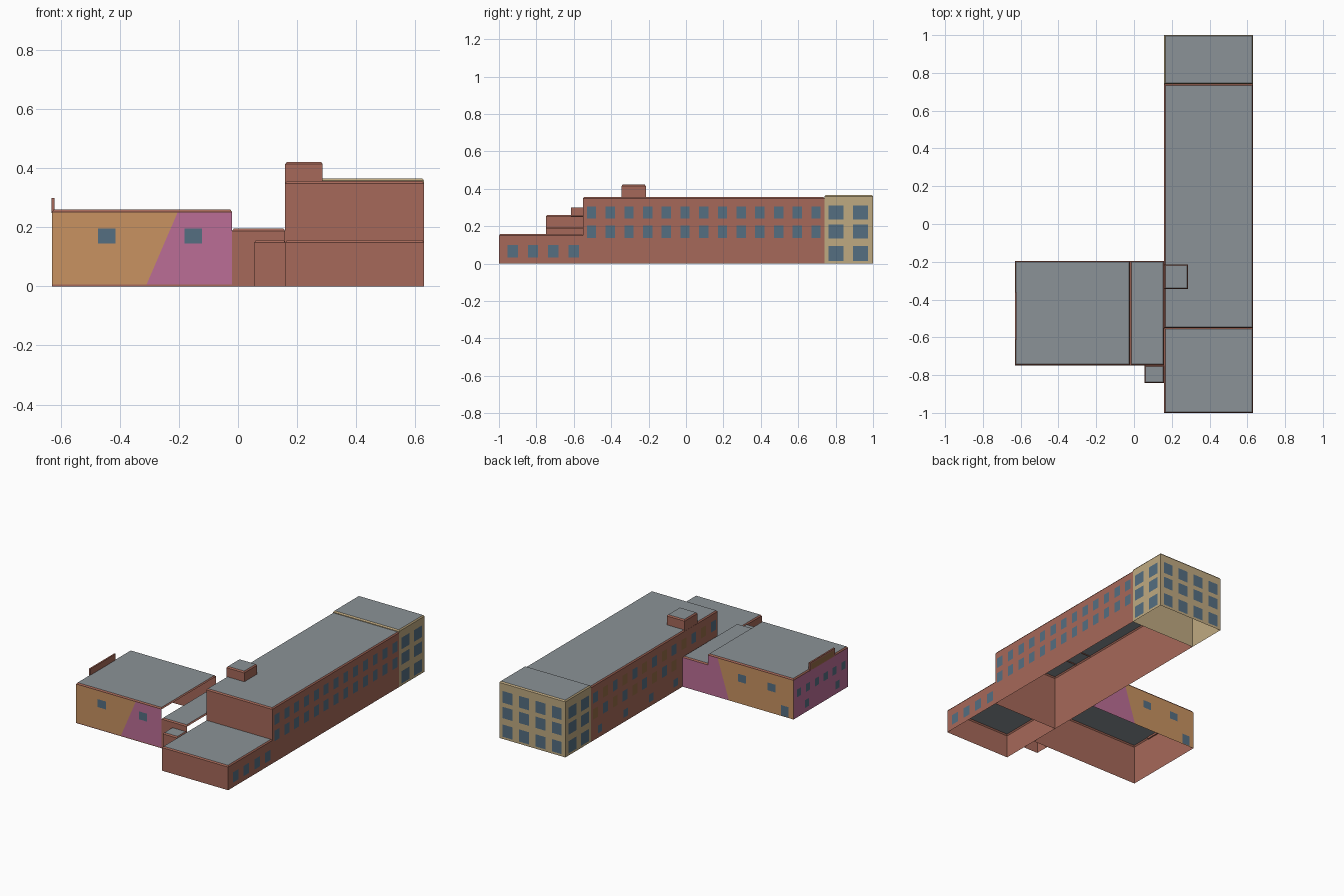
import bpy

if "Cube" in bpy.data.objects:
    bpy.data.objects.remove(bpy.data.objects["Cube"])


def material(name, r, g, b):
    m = bpy.data.materials.new(name)
    m.diffuse_color = (r, g, b, 1)
    m.use_nodes = True
    m.node_tree.nodes["Principled BSDF"].inputs["Base Color"].default_value = m.diffuse_color
    return m


BRICK = material("brick", .38, .14, .10)
TAN = material("tan", .52, .40, .22)
ROOF = material("roof_grey", .26, .29, .31)
GLASS = material("glass", .09, .156, .22)
BOARD = material("boarded", .30, .15, .06)
ORANGE = material("orange_paint", .58, .29, .12)
PINK = material("pink_paint", .50, .155, .305)


def mesh(name, verts, faces, mats, indices=None):
    me = bpy.data.meshes.new(name)
    me.from_pydata(verts, [], faces)
    for m in mats:
        me.materials.append(m)
    if indices:
        me.polygons.foreach_set("material_index", indices)
    ob = bpy.data.objects.new(name, me)
    bpy.context.collection.objects.link(ob)
    return ob


def block(name, x0, x1, y0, y1, z0, z1, wall=BRICK, skip=""):
    """Bottomless wall shell with a sloped coping and a flat roof; skip drops walls."""
    rings = [(z0, 0), (z1 - .008, 0), (z1, .006)]
    verts = [(x, y, z) for z, d in rings for x, y in
             ((x0 + d, y0 + d), (x1 - d, y0 + d), (x1 - d, y1 - d), (x0 + d, y1 - d))]
    faces, idx = [], []
    for level in (0, 1):
        for i, side in enumerate("FRBL"):
            if level == 0 and side in skip:
                continue
            a, j = level * 4, (i + 1) % 4
            faces.append((a + i, a + j, a + 4 + j, a + 4 + i))
            idx.append(0)
    faces.append((8, 9, 10, 11))
    idx.append(1)
    return mesh(name, verts, faces, [wall, ROOF], idx)


def panels(name, side, pos, polys, mat, lift=.002):
    """Flat outward-facing polygons in (along, z) on a wall plane."""
    verts, faces = [], []
    s = 1 if side in "RB" else -1
    p = pos + s * lift
    for poly in polys:
        # keep normals pointing out of the wall
        pts = poly if side in "FR" else poly[::-1]
        n = len(verts)
        verts += [(u, p, z) if side in "FB" else (p, u, z) for u, z in pts]
        faces.append(tuple(range(n, n + len(pts))))
    return mesh(name, verts, faces, [mat])


def grid(centres, rows, width):
    h = width / 2
    return [[(c - h, a), (c + h, a), (c + h, b), (c - h, b)]
            for a, b in rows for c in centres]


# Building volumes
block("main_wing", .16, .63, -.55, .74, 0, .357, skip="B")
block("rear_block", .16, .63, .74, 1, 0, .366, TAN)
block("front_block", .16, .63, -1, -.55, 0, .157, skip="B")
block("hall", -.63, -.02, -.748, -.195, 0, .26, skip="R")
block("connector", -.02, .16, -.748, -.195, 0, .196, skip="LR")
block("porch", .055, .16, -.842, -.748, 0, .157, skip="BR")
block("roof_stair_house", .16, .287, -.345, -.215, .35, .422)

# Raised parapet on the hall's left side
bpy.ops.mesh.primitive_cube_add(size=1, location=(-.626, -.4875, .274))
parapet = bpy.context.object
parapet.name = "hall_parapet"
parapet.scale = (.01, .255, .052)
parapet.data.materials.append(BRICK)
panels("parapet_panel", "L", -.631, grid([-.4875], [(.255, .29)], .225), BOARD)

# Painted hall walls
panels("front_orange_paint", "F", -.748,
       [[(-.63, .006), (-.31, .006), (-.205, .25), (-.63, .25)]], ORANGE, .001)
panels("front_pink_paint", "F", -.748,
       [[(-.31, .006), (-.02, .006), (-.02, .25), (-.205, .25)]], PINK, .001)
panels("back_orange_paint", "B", -.195,
       [[(-.63, 0), (-.17, 0), (-.09, .25), (-.63, .25)]], ORANGE, .001)
panels("back_pink_paint", "B", -.195,
       [[(-.17, 0), (.16, 0), (.16, .188), (-.02, .188), (-.02, .25), (-.09, .25)]], PINK, .001)
panels("left_pink_paint", "L", -.63,
       [[(-.748, 0), (-.195, 0), (-.195, .25), (-.748, .25)]], PINK, .001)

# Main wing windows, both long sides
cols = [-.505 + .1 * i for i in range(13)]
upper, lower = (.24, .306), (.137, .204)
panels("main_right_windows", "R", .63, grid(cols, [upper, lower], .05), GLASS)
left_lower = [c for c in cols if c > -.2]
panels("main_left_windows", "L", .16,
       grid(cols[0::2], [upper], .05) + grid(left_lower[1::2], [lower], .05), GLASS)
panels("main_left_boarded_windows", "L", .16,
       grid(cols[1::2], [upper], .05) + grid(left_lower[0::2], [lower], .05), BOARD)
panels("main_left_ground_windows", "L", .16,
       grid([.65, .39, .13, -.12], [(.03, .08)], .045), GLASS)

# Front block windows
panels("front_block_windows", "R", .63,
       grid([-.927, -.818, -.709, -.6], [(.032, .098)], .056), GLASS)

# Rear block windows on three sides
rows = [(.235, .31), (.135, .208), (.015, .094)]
for side, pos in (("R", .63), ("L", .16)):
    panels("rear_block_windows_" + side, side, pos, grid([.803, .932], rows, .08), GLASS)
panels("rear_block_windows_B", "B", 1,
       grid([.22 + .117 * i for i in range(4)], rows, .07), GLASS)

# Hall windows and door
panels("hall_front_windows", "F", -.748, grid([-.445, -.152], [(.145, .196)], .06), GLASS)
panels("hall_back_windows", "B", -.195, grid([-.265, -.475], [(.14, .19)], .058), GLASS)
panels("hall_back_door", "B", -.195, grid([-.57], [(.004, .07)], .055), GLASS)
panels("hall_left_windows", "L", -.63,
       grid([-.70 + .09 * i for i in range(6)], [(.13, .18)], .042)
       + grid([-.64, -.33], [(.03, .08)], .042), GLASS)
